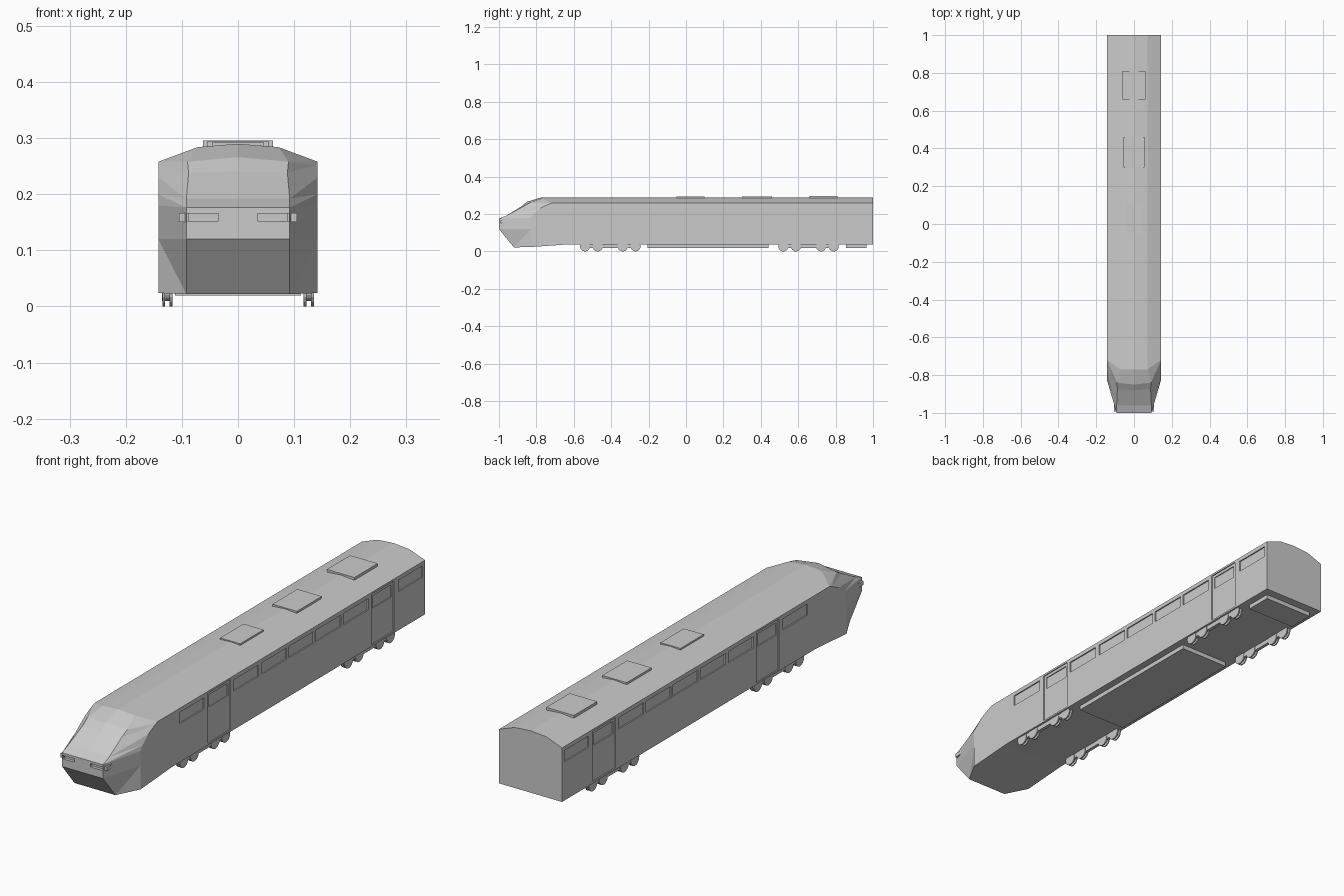
import bpy, bmesh, math
from mathutils import Matrix

if "Cube" in bpy.data.objects:
    bpy.data.objects.remove(bpy.data.objects["Cube"])

W, FLOOR, EAVE = 0.142, 0.038, 0.258


def finish(name, bm):
    bmesh.ops.remove_doubles(bm, verts=bm.verts, dist=1e-5)
    bmesh.ops.recalc_face_normals(bm, faces=bm.faces)
    me = bpy.data.meshes.new(name)
    bm.to_mesh(me)
    bm.free()
    ob = bpy.data.objects.new(name, me)
    bpy.context.collection.objects.link(ob)
    return ob


def boxes(name, spans):
    """One object from boxes given as (x0, x1, y0, y1, z0, z1)."""
    bm = bmesh.new()
    for x0, x1, y0, y1, z0, z1 in spans:
        m = Matrix.Translation(((x0 + x1) / 2, (y0 + y1) / 2, (z0 + z1) / 2))
        m = m @ Matrix.Diagonal((x1 - x0, y1 - y0, z1 - z0, 1))
        bmesh.ops.create_cube(bm, size=1, matrix=m)
    return finish(name, bm)


def both(spans):
    return spans + [(-b, -a, *r) for a, b, *r in spans]


# Car body with wedge nose: inner nose edge, outer nose edge, centre line
inner = [(.092, -.92, .022), (.092, -1, .12), (.092, -1, .176), (.092, -.96, .192),
         (.088, -.875, .238), (.09, -.84, .258), (.072, -.77, .284)]
outer = [(W, -.83, .024), (W, -.83, .12), (W, -.83, .18), (W, -.815, .2),
         (W, -.78, .23), (W, -.735, .252), (W, -.72, EAVE)]
centre = [(0, y, z) for _, y, z in inner]
centre[4], centre[5], centre[6] = (0, -.88, .241), (0, -.85, .266), (0, -.77, .29)

eave, shoulder, peak = (W, 1, EAVE), (.072, 1, .284), (0, 1, .29)
low_front, low_back = (W, -.63, FLOOR), (W, 1, FLOOR)
mid_front, mid_back = (0, -.63, FLOOR), (0, 1, FLOOR)
faces = [[centre[6], inner[6], shoulder, peak],
         [inner[6], outer[6], eave, shoulder],
         outer + [eave, low_back, low_front],
         [centre[0], inner[0], mid_front],
         [inner[0], outer[0], low_front],
         [inner[0], low_front, mid_front],
         [mid_front, low_front, low_back, mid_back],
         [mid_back, low_back, eave, shoulder, peak]]
for k in range(6):
    faces += [[centre[k], centre[k + 1], inner[k + 1], inner[k]],
              [inner[k], inner[k + 1], outer[k + 1]],
              [inner[k], outer[k + 1], outer[k]]]
bm = bmesh.new()
for s in (1, -1):
    for f in faces:
        bm.faces.new([bm.verts.new((s * x, y, z)) for x, y, z in f])
body = finish("car_body", bm)

# Recessed windows, doors, door windows and headlight slots
windows = [(-.58, -.42), (-.23, -.07), (-.05, .11), (.125, .285), (.30, .46), (.475, .635), (.83, .985)]
doors = [(-.395, -.25), (.655, .80)]
cuts = [(W - .005, W + .02, a, b, .195, .241) for a, b in windows]
cuts += [(W - .004, W + .02, a, b, .045, .25) for a, b in doors]
cuts += [(.035, .092, -1.02, -.988, .152, .166)]
panes = [(W - .008, W + .02, a + .012, b - .012, .188, .238) for a, b in doors]
for name, spans in (("opening_cutter", cuts), ("door_window_cutter", panes)):
    cutter = boxes(name, both(spans))
    cutter.hide_render = True
    cutter.display_type = 'WIRE'
    mod = body.modifiers.new(name, 'BOOLEAN')
    mod.operation, mod.solver, mod.object = 'DIFFERENCE', 'EXACT', cutter
bpy.context.view_layer.update()
dg = bpy.context.evaluated_depsgraph_get()
cut_mesh = bpy.data.meshes.new_from_object(body.evaluated_get(dg))
body.modifiers.clear()
body.data = cut_mesh
for ob in [o for o in bpy.data.objects if o.name.endswith("cutter")]:
    bpy.data.objects.remove(ob)

# Headlamps wrapping the nose corners
boxes("headlamps", both([(.088, .105, -.992, -.955, .151, .167)]))

# Roof units
for i, (w, y0, y1, top) in enumerate([(.045, -.05, .10, .293), (.055, .30, .46, .294), (.062, .66, .81, .296)]):
    boxes(f"roof_unit_{i + 1}", [(-w, w, y0, y1, .282, top)])

# Underfloor equipment
boxes("underfloor_box", [(-.112, .112, -.205, .44, .02, .042)])
boxes("rear_underfloor_box", [(-.112, .112, .855, .965, .02, .042)])

# Bogies: side bars plus twin-disc wheels
for i, (a, b) in enumerate([(-.54, -.27), (.52, .79)]):
    boxes(f"bogie_frame_{i + 1}", both([(.119, .133, a - .01, b + .01, .02, .042)]))
    bm = bmesh.new()
    for y in (a, a + .068, b - .068, b):
        for s in (1, -1):
            for x, r, d in ((.1195, .027, .005), (.1325, .027, .005), (.126, .017, .018)):
                m = Matrix.Translation((s * x, y, .027)) @ Matrix.Rotation(math.pi / 2, 4, 'Y')
                bmesh.ops.create_cone(bm, cap_ends=True, segments=16, radius1=r, radius2=r, depth=d, matrix=m)
    finish(f"wheels_{i + 1}", bm)
